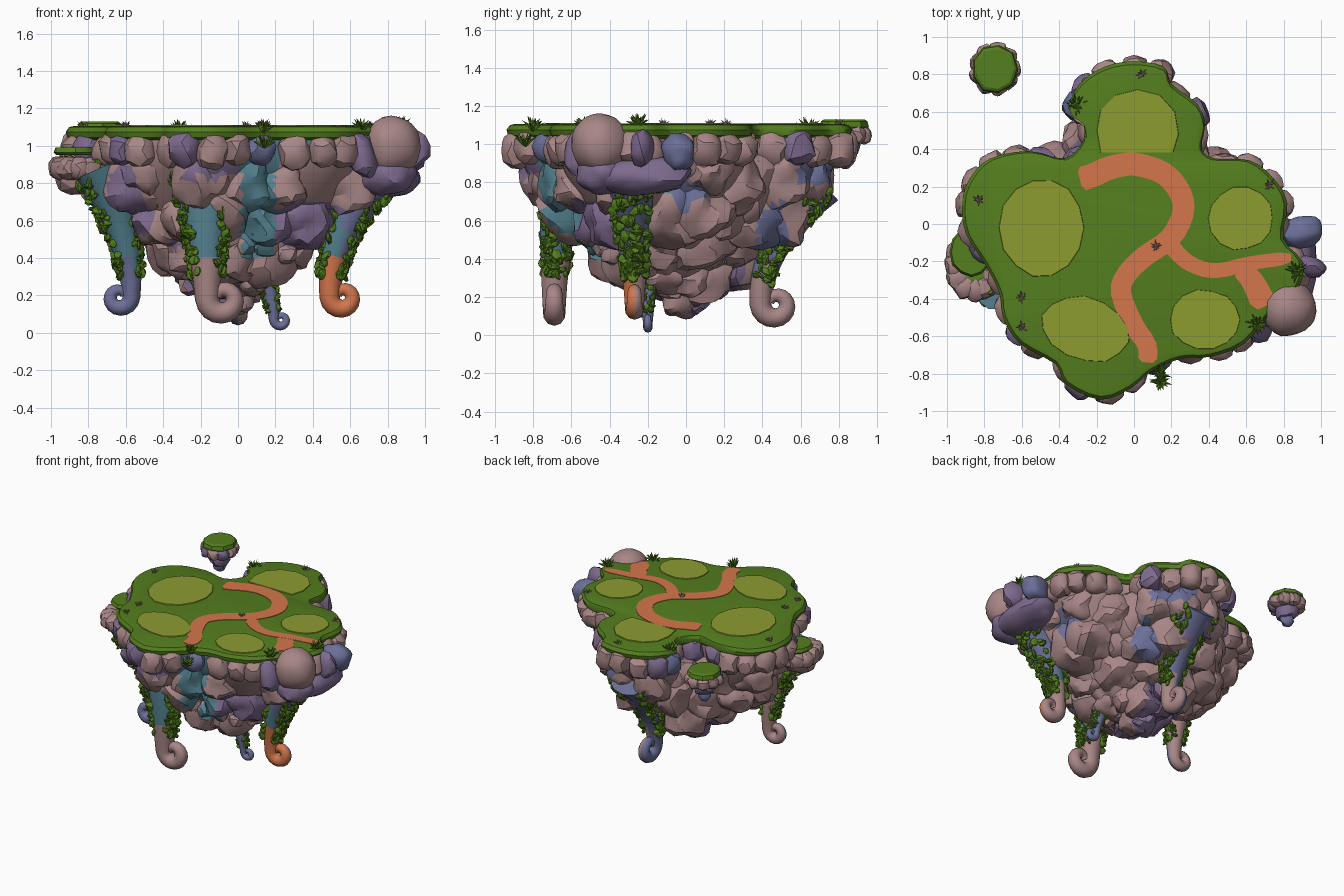
import bpy, bmesh, math, random
from mathutils import Vector, Matrix, noise, Euler

if "Cube" in bpy.data.objects:
    bpy.data.objects.remove(bpy.data.objects["Cube"])

random.seed(4)
U = random.uniform
NAMES = ["rock", "purple rock", "slate blue", "teal rock", "grass", "plot green", "path orange"]
SRGB = [(168, 134, 134), (126, 106, 142), (108, 112, 152), (84, 130, 144),
        (84, 126, 30), (140, 156, 48), (212, 118, 76)]
ROCK, PURPLE, SLATE, TEAL, GRASS, PLOT, PATH = range(7)
MATS = []
for n, c in zip(NAMES, SRGB):
    m = bpy.data.materials.new(n)
    m.diffuse_color = [((v / 255 + .055) / 1.055) ** 2.4 for v in c] + [1]
    m.use_nodes = True
    m.node_tree.nodes["Principled BSDF"].inputs["Base Color"].default_value = m.diffuse_color
    MATS.append(m)


def finish(bm, name, mat=None, rule=None, smooth=None):
    """Turn a bmesh into a named object, colour its faces and shade it."""
    bmesh.ops.recalc_face_normals(bm, faces=bm.faces[:])
    for f in bm.faces:
        if rule:
            f.material_index = rule(f.calc_center_median(), f.normal)
        elif mat is not None:
            f.material_index = mat
    me = bpy.data.meshes.new(name)
    bm.to_mesh(me)
    bm.free()
    for m in MATS:
        me.materials.append(m)
    ob = bpy.data.objects.new(name, me)
    bpy.context.collection.objects.link(ob)
    if smooth:
        bpy.ops.object.select_all(action='DESELECT')
        ob.select_set(True)
        bpy.context.view_layer.objects.active = ob
        bpy.ops.object.shade_smooth_by_angle(angle=math.radians(smooth))
    return ob


def curve(pts, n=3, closed=True):
    """Catmull-Rom samples through the points."""
    P = [Vector(p) for p in pts]
    k = len(P)
    get = (lambda i: P[i % k]) if closed else (lambda i: P[min(max(i, 0), k - 1)])
    out = []
    for i in range(k if closed else k - 1):
        a, b, c, d = (get(i + j) for j in (-1, 0, 1, 2))
        for s in range(n):
            t = s / n
            out.append(.5 * (2 * b + (c - a) * t + (2 * a - 5 * b + 4 * c - d) * t * t
                             + (3 * b - a - 3 * c + d) * t ** 3))
    return out if closed else out + [P[-1]]


def loft(bm, rings):
    """Skin closed rings of points and cap both ends."""
    vs = [[bm.verts.new(p) for p in r] for r in rings]
    k = len(vs[0])
    for a, b in zip(vs, vs[1:]):
        for i in range(k):
            bm.faces.new((a[i], a[(i + 1) % k], b[(i + 1) % k], b[i]))
    bm.faces.new(vs[0])
    bm.faces.new(vs[-1])


def slab(bm, outline, centre, levels):
    """Outline stacked at (z, scale) levels about a centre."""
    c = Vector(centre)
    loft(bm, [[(*(c + (p - c) * s), z) for p in outline] for z, s in levels])


def boulder(bm, loc, size, mat=ROCK, square=.45, sub=2, rough=.16, turn=None):
    """Rounded, slightly boxy stone."""
    vs = bmesh.ops.create_icosphere(bm, subdivisions=sub, radius=1)['verts']
    off = Vector((U(-9, 9), U(-9, 9), U(-9, 9)))
    rot = Euler((U(-.3, .3), U(-.3, .3), U(0, 6) if turn is None else turn)).to_matrix()
    for v in vs:
        p = v.co.copy()
        box = p / sum(c ** 4 for c in p) ** .25
        p = p.lerp(box * .92, square) * (1 + rough * noise.noise(p * 1.6 + off))
        v.co = rot @ Vector((p.x * size[0], p.y * size[1], p.z * size[2])) + Vector(loc)
    for f in {f for v in vs for f in v.link_faces}:
        f.material_index = mat


def ellipse(cx, cy, rx, ry, n=14, tilt=0):
    out = []
    for i in range(n):
        a = i * math.tau / n
        p = Matrix.Rotation(tilt, 2) @ Vector((rx * math.cos(a), ry * math.sin(a)))
        out.append(p * U(.96, 1.03) + Vector((cx, cy)))
    return out


def stone_colour():
    return random.choices([ROCK, PURPLE, SLATE], [76, 18, 6])[0]


# grass top
OUT = [(0, .87), (.16, .84), (.2, .75), (.34, .64), (.38, .53), (.36, .41), (.43, .35), (.62, .34),
       (.75, .24), (.82, .11), (.8, -.08), (.9, -.2), (.88, -.34), (.73, -.48), (.59, -.64),
       (.41, -.71), (.25, -.72), (.09, -.79), (-.02, -.88), (-.18, -.94), (-.36, -.86), (-.42, -.75),
       (-.61, -.64), (-.7, -.5), (-.72, -.37), (-.8, -.21), (-.9, -.05), (-.92, .11), (-.88, .24),
       (-.77, .35), (-.56, .39), (-.37, .35), (-.27, .45), (-.28, .56), (-.35, .62), (-.29, .75), (-.16, .84)]
rim = curve(OUT, 3)
MID = (-.05, -.05)
bm = bmesh.new()
slab(bm, rim, MID, [(1.03, .95), (1.045, .99), (1.075, 1.0), (1.1, .98), (1.105, .955)])
finish(bm, "grass_top", GRASS, smooth=30)

# garden plots
bm = bmesh.new()
back_plot = [(-.18, .38), (.21, .38), (.24, .48), (.22, .6), (.14, .69), (.02, .72), (-.1, .69), (-.18, .61), (-.2, .5)]
for o in (ellipse(-.49, -.02, .23, .27), ellipse(.57, .03, .175, .17), ellipse(.38, -.51, .19, .16),
          ellipse(-.26, -.56, .245, .17, tilt=-.3), [Vector(p) for p in back_plot]):
    mid = sum(o, Vector((0, 0))) / len(o)
    slab(bm, o, mid, [(1.1, 1), (1.111, .985)])
finish(bm, "garden_plots", PLOT)


# winding path and its branches
def ribbon(name, pts, w0, w1, top):
    c = curve(pts, 3, closed=False)
    left, right = [], []
    for i, p in enumerate(c):
        t = (c[min(i + 1, len(c) - 1)] - c[max(i - 1, 0)]).normalized()
        w = w0 + (w1 - w0) * i / (len(c) - 1)
        if i == 0 or i == len(c) - 1:
            w *= .6
        s = Vector((-t.y, t.x)) * w
        left.append(p + s)
        right.append(p - s)
    bm = bmesh.new()
    loop = left + right[::-1]
    loft(bm, [[(*p, z) for p in loop] for z in (1.1, top)])
    finish(bm, name, PATH)


ribbon("main_path", [(-.29, .24), (-.22, .26), (-.13, .3), (0, .32), (.16, .27), (.25, .16), (.26, .05),
                     (.19, -.08), (.06, -.17), (-.04, -.27), (-.07, -.37), (0, -.54), (.07, -.65), (.07, -.74)],
       .065, .05, 1.109)
ribbon("side_path", [(.17, -.08), (.28, -.2), (.43, -.25), (.62, -.21), (.84, -.18)], .045, .035, 1.108)
ribbon("short_path", [(.56, -.23), (.63, -.3), (.7, -.44)], .05, .07, 1.107)


# tapering rock core and lumps
def body_rule(c, n):
    v = noise.noise(c * 2.6 + Vector((3, 1, 7)))
    if c.y < -.25 and .02 < c.x < .2 and c.z > .4:
        return TEAL
    return PURPLE if v > .3 else (TEAL if c.y < -.1 else SLATE) if v < -.42 else ROCK


bm = bmesh.new()
slab(bm, rim, MID, [(1.04, .93), (.95, .93), (.85, .88), (.7, .75), (.55, .58), (.4, .4), (.28, .26), (.18, .1)])
for z, s, n, r in [(.82, .76, 18, .16), (.63, .58, 15, .18), (.46, .36, 11, .17), (.33, .2, 8, .14), (.25, .07, 4, .11)]:
    for i in range(n):
        p = rim[int((i + U(.2, .8)) * len(rim) / n) % len(rim)]
        q = Vector(MID) + (p - Vector(MID)) * s
        k = r * U(.8, 1.1)
        boulder(bm, (q.x, q.y, z + U(-.04, .04)), (k, k * U(.85, 1.1), k * U(.85, 1.15)), rough=.3, sub=3)
# small stones low on the front
for i in range(14):
    t = U(0, 1)
    k = U(.05, .085)
    boulder(bm, (U(-.3, .36) * (.5 + t / 2), -.2 - .32 * t, .24 + .32 * t), (k * 1.2, k, k), rough=.25)
finish(bm, "rock_body", rule=body_rule, smooth=28)

# rim boulders
bm = bmesh.new()
last = None
for i, p in enumerate(rim):
    if last and (p - last).length < .125:
        continue
    last = p
    t = rim[(i + 1) % len(rim)] - rim[i - 1]
    inward = Vector((-t.y, t.x)).normalized() * -1
    q = p + inward * .05
    r = U(.075, .095)
    boulder(bm, (q.x, q.y, .975 + U(-.015, .015)), (r, .085, U(.085, .105)), stone_colour(), .6,
            turn=math.atan2(t.y, t.x))
finish(bm, "rim_boulders", smooth=30)

# large corner boulders
bm = bmesh.new()
boulder(bm, (.825, -.45, 1.0), (.15, .15, .16), ROCK, .15, 3, .06)
boulder(bm, (.83, -.22, .83), (.15, .25, .1), PURPLE, .4, 3, turn=0)
boulder(bm, (.8, -.43, .84), (.15, .13, .1), PURPLE, .4, 3)
boulder(bm, (.9, -.04, .96), (.085, .11, .1), SLATE, .4, 3)
boulder(bm, (.66, -.56, .95), (.07, .08, .13), PURPLE, .4)
boulder(bm, (.93, -.23, .98), (.06, .1, .1), PURPLE, .5)
finish(bm, "corner_boulders", smooth=30)

# stepped ledge on the left
bm = bmesh.new()
for cx, cy, rx, ry, z in [(-.87, -.15, .11, .13, .99), (-.83, -.29, .13, .1, .93)]:
    slab(bm, ellipse(cx, cy, rx, ry, 12), (cx, cy), [(z - .04, .9), (z - .025, 1.04), (z, .95)])
finish(bm, "ledge_grass", GRASS, smooth=30)
bm = bmesh.new()
for a in range(60, 331, 30):
    c, s = math.cos(math.radians(a)), math.sin(math.radians(a))
    boulder(bm, (-.85 + .1 * c, -.22 + .13 * s, .88), (.065, .07, .065), stone_colour(), .6)
boulder(bm, (-.82, -.2, .84), (.13, .17, .1), ROCK)
finish(bm, "ledge_boulders", smooth=30)

# small floating island
FX, FY = -.745, .83
bm = bmesh.new()
slab(bm, ellipse(FX, FY, .12, .13, 9), (FX, FY), [(1.07, .9), (1.09, 1.03), (1.12, .97), (1.13, .85)])
finish(bm, "islet_grass", GRASS, smooth=30)
bm = bmesh.new()
for i in range(9):
    a = i * math.tau / 9
    boulder(bm, (FX + .09 * math.cos(a), FY + .095 * math.sin(a), 1.05), (.05, .052, .05), stone_colour(), .6)
boulder(bm, (FX, FY, .99), (.085, .085, .07), PURPLE)
boulder(bm, (FX, FY, .93), (.05, .05, .06), SLATE)
finish(bm, "islet_rocks", smooth=30)


# curled legs with leafy vines along both edges
def leg(name, top, hook, R, curl, wn, wb, tube, edge, rule, leaves=100, rise=.33):
    top, hook, d, up = Vector(top), Vector(hook), Vector(curl), Vector((0, 0, 1))
    B = d.cross(up)
    ankle = hook - d * R
    ctrl = ankle + up * rise
    path = []
    for i in range(9):
        t = i / 9
        p = top * (1 - t) ** 2 + ctrl * 2 * t * (1 - t) + ankle * t * t
        k = (1 - t) ** 1.2
        path.append((p, tube + (wn - tube) * k, tube + (wb - tube) * k))
    for i in range(17):
        t = i / 16
        a = math.radians(180 + 340 * t)
        r = R * (1 - .5 * t)
        w = tube * (1 - .5 * t)
        path.append((hook + d * r * math.cos(a) + up * r * math.sin(a), w, w))
    rings, frames = [], []
    for i, (p, a, b) in enumerate(path):
        T = (path[min(i + 1, len(path) - 1)][0] - path[max(i - 1, 0)][0]).normalized()
        N = T.cross(B).normalized()
        frames.append((p, N * a, B * b))
        rings.append([p + N * a * math.cos(j * math.tau / 10) + B * b * math.sin(j * math.tau / 10) for j in range(10)])
    bm = bmesh.new()
    loft(bm, rings)
    finish(bm, name, rule=rule, smooth=40)
    bm = bmesh.new()
    for side in (-1, 1):
        for _ in range(leaves):
            t = U(0, 7.4)
            i = int(t)
            p, n, b = (u.lerp(v, t - i) for u, v in zip(frames[i], frames[i + 1]))
            e, o = (n, b) if edge == 'n' else (b, n)
            a = U(-.9, .9)
            q = p + side * e * math.cos(a) * U(.9, 1.1) + o * math.sin(a) * 1.1
            k = min(.04, tube * .75) * U(.6, 1.1)
            M = Matrix.LocRotScale(q, Euler((U(0, 6), U(0, 6), U(0, 6))), Vector((k, k * .8, k * .4)))
            bmesh.ops.create_icosphere(bm, subdivisions=1, radius=1, matrix=M)
    finish(bm, name + "_vines", GRASS)


leg("front_leg", (-.19, -.63, .88), (-.08, -.69, .18), .085, (1, 0, 0), .17, .13, .065, 'n',
    lambda c, n: TEAL if c.z > .38 else ROCK)
leg("left_leg", (-.74, -.32, .88), (-.635, -.23, .19), .065, (-1, 0, 0), .14, .14, .048, 'n',
    lambda c, n: ROCK if n.y > .2 else TEAL if c.z > .38 else SLATE)
leg("right_leg", (.74, -.3, .85), (.56, -.27, .19), .07, (1, 0, 0), .13, .14, .055, 'n',
    lambda c, n: (TEAL if c.x < .56 else SLATE) if c.z > .42 else PATH if n.y < -.05 else ROCK)
leg("back_leg", (0, .73, .78), (0, .47, .16), .08, (0, 1, 0), .1, .15, .058, 'b',
    lambda c, n: SLATE if c.z > .35 or n.x < -.1 else ROCK)
leg("small_leg", (.09, -.2, .42), (.23, -.2, .07), .038, (1, 0, 0), .07, .07, .027, 'n',
    lambda c, n: SLATE, 60, .13)


# little plants
def plants(name, spots, size, count, mat):
    bm = bmesh.new()
    for x, y, z in spots:
        for i in range(count):
            rot = Euler((U(.4, 1.3), 0, i * 2.4)).to_matrix().to_4x4()
            M = Matrix.Translation((x, y, z)) @ rot @ Matrix.Translation((0, 0, size * .5))
            bmesh.ops.create_cone(bm, cap_ends=True, segments=4, radius1=size * .22, radius2=0, depth=size * U(.8, 1.2), matrix=M)
    finish(bm, name, mat)


plants("leafy_plants", [(.14, -.8, 1.08), (.87, -.25, 1.1), (.66, -.53, 1.09), (-.31, .64, 1.08), (.14, -.84, 1.0)], .07, 16, GRASS)
plants("pink_sprigs", [(-.83, .13, 1.1), (.04, .8, 1.1), (-.6, -.55, 1.1), (-.6, -.39, 1.1), (.72, .21, 1.1), (.12, -.12, 1.1)],
       .04, 8, ROCK)
